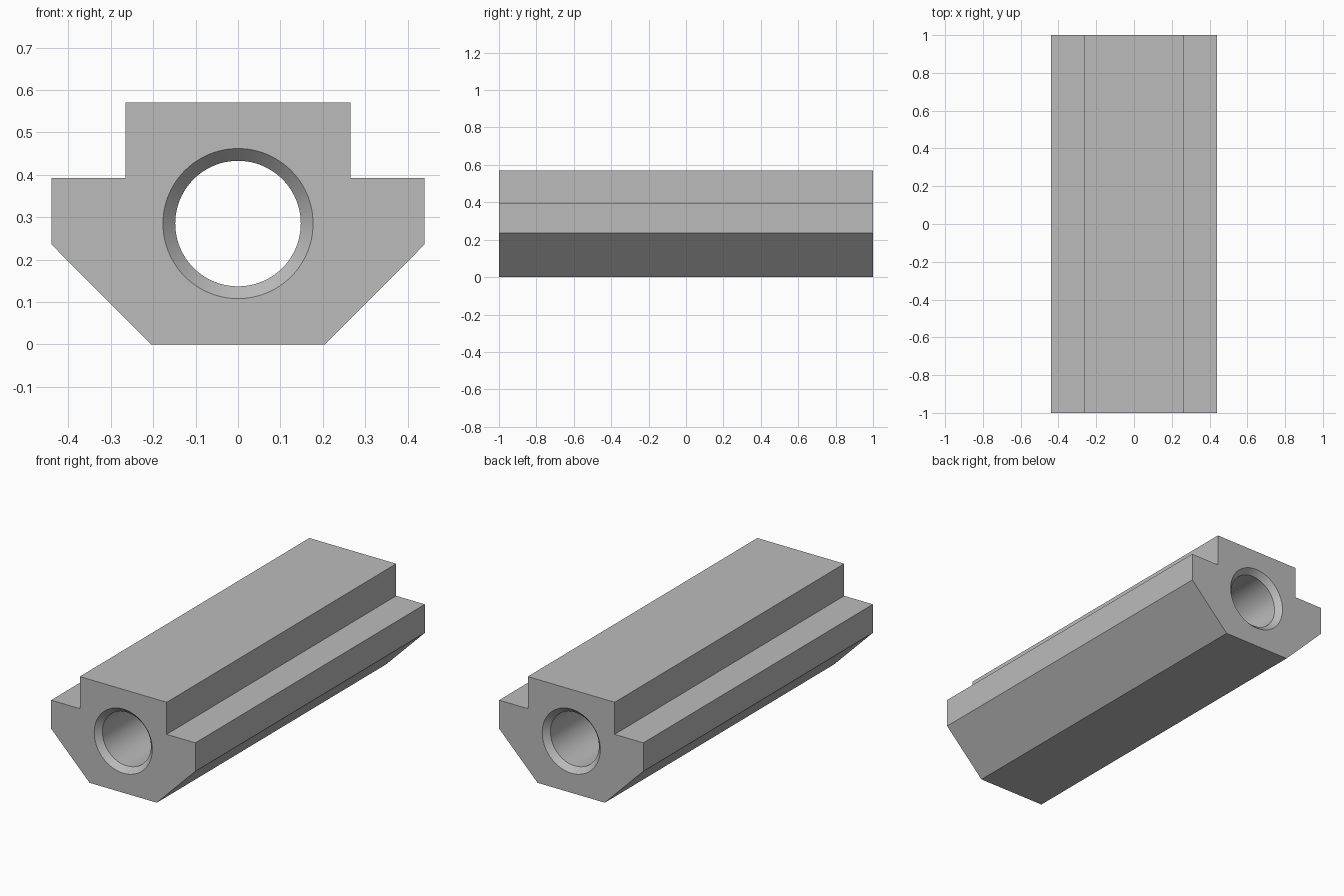
import bpy, bmesh, math

cube = bpy.data.objects.get("Cube")
if cube:
    bpy.data.objects.remove(cube, do_unlink=True)

HALF = 1.0            # half length along y
CHAMFER = 0.03        # depth of the bore chamfer
BORE, MOUTH = 0.148, 0.177
CENTRE_Z = 0.285
SEGMENTS = 96

# Right half of the nut section, mirrored to close the outline
half = [(0.205, 0), (0.44, 0.236), (0.44, 0.393), (0.265, 0.393), (0.265, 0.57)]
section = half + [(-x, z) for x, z in reversed(half)]


def circle(radius):
    steps = [2 * math.pi * i / SEGMENTS for i in range(SEGMENTS)]
    return [(radius * math.cos(a), CENTRE_Z + radius * math.sin(a)) for a in steps]


def add_loop(bm, points, y):
    return [bm.verts.new((x, y, z)) for x, z in points]


def edges_of(bm, loop):
    pairs = zip(loop, loop[1:] + loop[:1])
    return [bm.edges.get(p) or bm.edges.new(p) for p in pairs]


def join(bm, a, b):
    for i in range(len(a)):
        j = (i + 1) % len(a)
        bm.faces.new((a[i], a[j], b[j], b[i]))


bm = bmesh.new()

# Outer walls
outer = [add_loop(bm, section, y) for y in (-HALF, HALF)]
join(bm, *outer)

# Through bore with a chamfered mouth at each end
inset = HALF - CHAMFER
stations = [(-HALF, MOUTH), (-inset, BORE), (inset, BORE), (HALF, MOUTH)]
rings = [add_loop(bm, circle(r), y) for y, r in stations]
for a, b in zip(rings, rings[1:]):
    join(bm, a, b)

# End faces around the bore
for rim, mouth in ((outer[0], rings[0]), (outer[1], rings[-1])):
    bmesh.ops.triangle_fill(bm, use_beauty=True,
                            edges=edges_of(bm, rim) + edges_of(bm, mouth))
bmesh.ops.recalc_face_normals(bm, faces=bm.faces[:])

mesh = bpy.data.meshes.new("slot_nut_bar")
bm.to_mesh(mesh)
bm.free()
bar = bpy.data.objects.new("slot_nut_bar", mesh)
bpy.context.collection.objects.link(bar)

# Plain grey metal
grey = bpy.data.materials.new("grey_metal")
grey.use_nodes = True
colour = (0.5, 0.5, 0.5, 1)
grey.diffuse_color = colour
grey.node_tree.nodes["Principled BSDF"].inputs["Base Color"].default_value = colour
mesh.materials.append(grey)

bpy.ops.object.select_all(action="DESELECT")
bar.select_set(True)
bpy.context.view_layer.objects.active = bar
bpy.ops.object.shade_smooth_by_angle(angle=math.radians(30))
